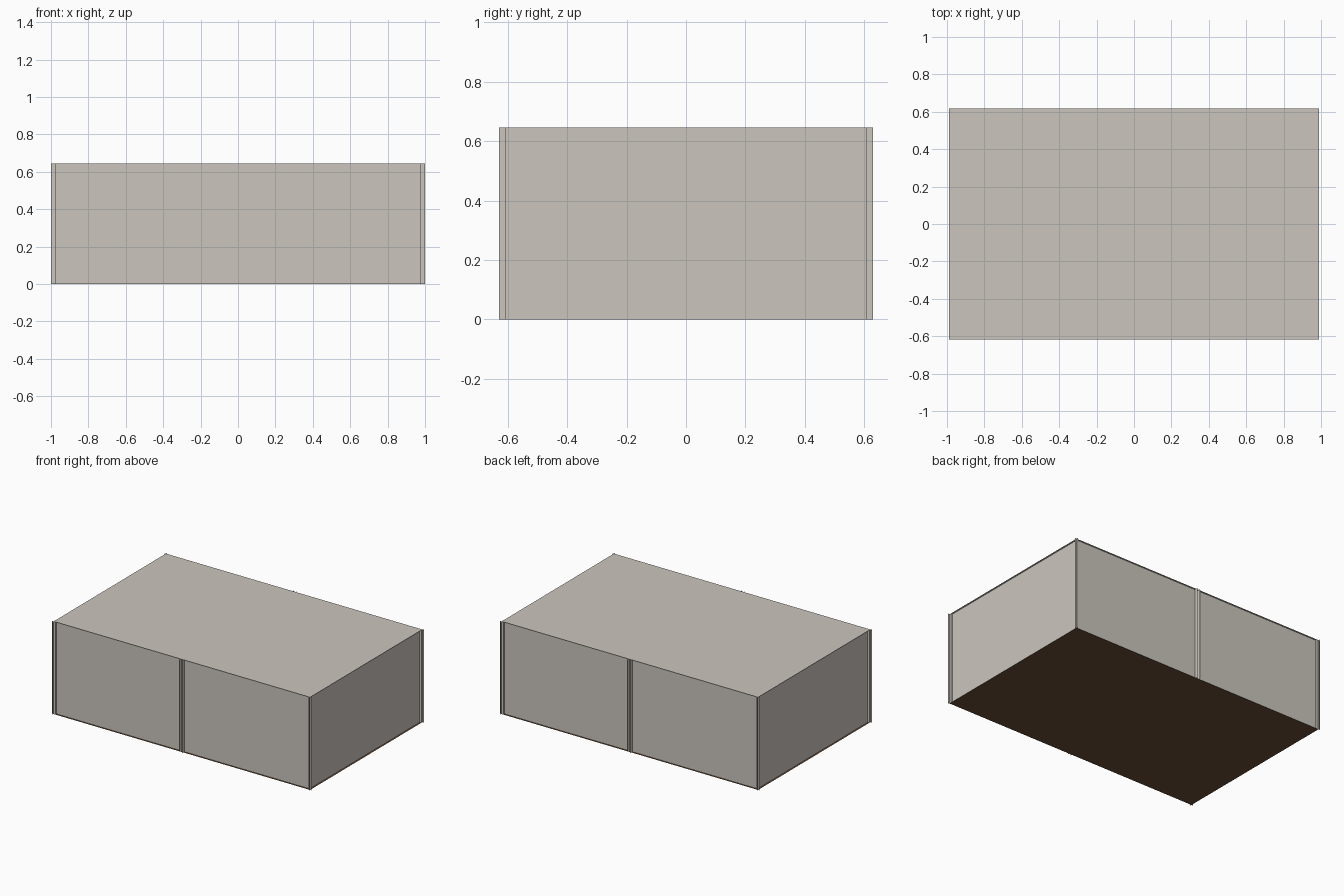
import bpy

if "Cube" in bpy.data.objects:
    bpy.data.objects.remove(bpy.data.objects["Cube"])

# Overall sizes
RX, RY, H = 0.988, 0.618, 0.645   # floor and roof half sizes, height
WX, WY = 0.975, 0.605             # wall planes
OX, OY = 1.0, 0.63                # outer tips of the fins
GAP = 0.011                       # half gap between the middle fins


def material(name, rgb):
    m = bpy.data.materials.new(name)
    m.diffuse_color = (*rgb, 1)
    m.use_nodes = True
    m.node_tree.nodes["Principled BSDF"].inputs["Base Color"].default_value = m.diffuse_color
    return m


GREY = material("warm grey", (0.60, 0.565, 0.515))
BROWN = material("dark brown", (0.15, 0.075, 0.038))


def mesh_object(name, quads, mat):
    verts = [p for q in quads for p in q]
    faces = [tuple(range(i * 4, i * 4 + 4)) for i in range(len(quads))]
    me = bpy.data.meshes.new(name)
    me.from_pydata(verts, [], faces)
    me.materials.append(mat)
    ob = bpy.data.objects.new(name, me)
    bpy.context.collection.objects.link(ob)


def slab(z):
    return [(-RX, -RY, z), (RX, -RY, z), (RX, RY, z), (-RX, RY, z)]


def upright(a, b):
    """Vertical sheet from plan point a to plan point b."""
    return [(*a, 0), (*b, 0), (*b, H), (*a, H)]


# Floor and roof sheets
mesh_object("floor", [slab(0)[::-1]], BROWN)
mesh_object("roof", [slab(H)], GREY)

# Front and back: two folded panels each, with fins turned outwards
for side, s in (("front", -1), ("back", 1)):
    for hand, d in (("left", -1), ("right", 1)):
        plan = [(d * GAP, s * OY), (d * GAP, s * WY),
                (d * RX, s * WY), (d * RX, s * OY)]
        if s * d > 0:
            plan.reverse()
        mesh_object(f"{side}_{hand}_panel",
                    [upright(a, b) for a, b in zip(plan, plan[1:])], GREY)
    # strip closing the joint between the two panels
    mesh_object(f"{side}_joint", [upright((s * GAP, s * WY), (-s * GAP, s * WY))], GREY)

# Sides: one folded panel each
for side, s in (("left", -1), ("right", 1)):
    plan = [(s * OX, -s * RY), (s * WX, -s * RY),
            (s * WX, s * RY), (s * OX, s * RY)]
    mesh_object(f"{side}_panel",
                [upright(a, b) for a, b in zip(plan, plan[1:])], GREY)
